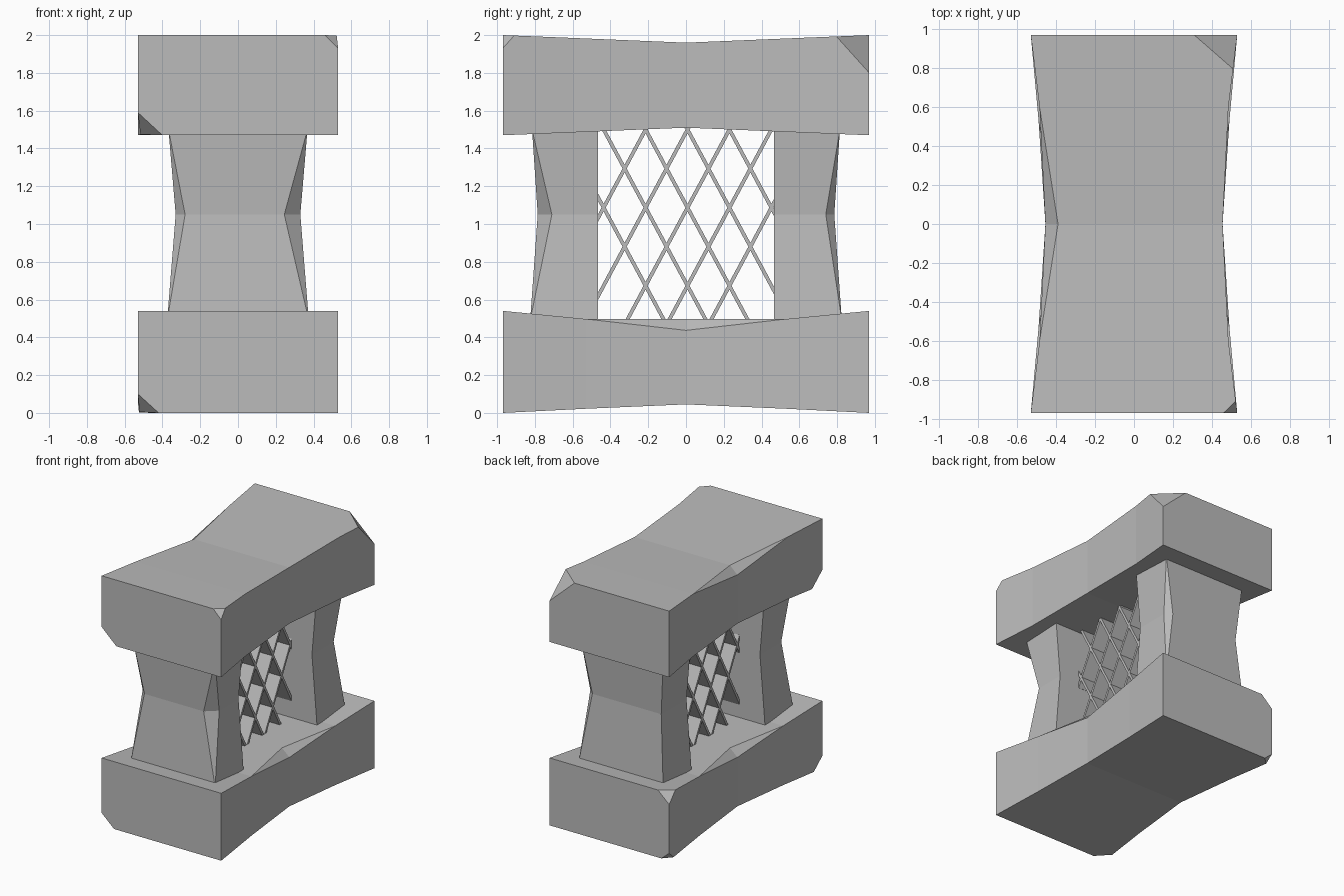
import bpy, bmesh
from mathutils import Vector

if "Cube" in bpy.data.objects:
    bpy.data.objects.remove(bpy.data.objects["Cube"])

stone = bpy.data.materials.new("grey_stone")
stone.use_nodes = True
GREY = (0.5, 0.5, 0.5, 1)
stone.diffuse_color = GREY
stone.node_tree.nodes["Principled BSDF"].inputs["Base Color"].default_value = GREY


def finish(name, bm):
    bmesh.ops.recalc_face_normals(bm, faces=bm.faces[:])
    mesh = bpy.data.meshes.new(name)
    bm.to_mesh(mesh)
    bm.free()
    mesh.materials.append(stone)
    obj = bpy.data.objects.new(name, mesh)
    bpy.context.collection.objects.link(obj)
    return obj


def loft(sections):
    """Bridge sections of equal point count and cap both ends."""
    bm = bmesh.new()
    rings = [[bm.verts.new(p) for p in s] for s in sections]
    n = len(rings[0])
    for a, b in zip(rings, rings[1:]):
        for i in range(n):
            j = (i + 1) % n
            bm.faces.new((a[i], a[j], b[j], b[i]))
    bm.faces.new(rings[0])
    bm.faces.new(rings[-1])
    bmesh.ops.remove_doubles(bm, verts=bm.verts[:], dist=0.0005)
    return bm


def chip(bm, corner, signs, size):
    """Slice a corner off; signs point outwards, size is the cut along each axis."""
    c = Vector(corner)
    pts = [c - Vector([s * d if i == k else 0 for i, (s, d) in enumerate(zip(signs, size))])
           for k in range(3)]
    normal = (pts[1] - pts[0]).cross(pts[2] - pts[0]).normalized()
    if normal.dot(c - pts[0]) < 0:
        normal.negate()
    geom = bm.verts[:] + bm.edges[:] + bm.faces[:]
    bmesh.ops.bisect_plane(bm, geom=geom, plane_co=pts[0], plane_no=normal, clear_outer=True)
    bmesh.ops.holes_fill(bm, edges=[e for e in bm.edges if e.is_boundary], sides=0)


def slab_section(y, x, low, high, worn_right=0, worn_left=0, drop=0):
    """Rectangle across the slab, upper edges optionally worn down."""
    return [(-x, y, low), (x, y, low),
            (x, y, high - (drop if worn_right else 0)), (x - worn_right, y, high),
            (-x + worn_left, y, high), (-x, y, high - (drop if worn_left else 0))]


# Lower slab, pinched at its middle with both upper edges worn
lower = loft([slab_section(-0.97, 0.53, 0, 0.54),
              slab_section(-0.53, 0.49, 0.022, 0.497),
              slab_section(0, 0.455, 0.045, 0.497, 0.065, 0.065, 0.06),
              slab_section(0.53, 0.49, 0.022, 0.497),
              slab_section(0.97, 0.53, 0, 0.54)])
chip(lower, (-0.53, -0.97, 0), (-1, -1, -1), (0.11, 0.11, 0.1))
chip(lower, (-0.53, 0.97, 0), (-1, 1, -1), (0.07, 0.07, 0.06))
chip(lower, (-0.53, 0.97, 0.54), (-1, 1, 1), (0.1, 0.11, 0.09))
finish("lower_slab", lower)

# Upper slab, one worn edge
upper = loft([slab_section(-0.97, 0.53, 1.47, 2),
              slab_section(-0.6, 0.485, 1.485, 1.985),
              slab_section(0, 0.455, 1.51, 1.96, 0, 0.065, 0.06),
              slab_section(0.6, 0.485, 1.485, 1.985),
              slab_section(0.97, 0.53, 1.47, 2)])
chip(upper, (0.53, 0.97, 2), (1, 1, 1), (0.22, 0.2, 0.2))
chip(upper, (0.53, -0.97, 2), (1, -1, 1), (0.07, 0.07, 0.07))
chip(upper, (-0.53, -0.97, 1.47), (-1, -1, -1), (0.13, 0.13, 0.12))
finish("upper_slab", upper)


# Pillars, waisted, with worn outer edges given as (x cut, y cut) for +x and -x
def pillar(name, side, right, left):
    def section(z, x, outer, r=(0, 0), l=(0, 0)):
        return [(-x, side * 0.465, z), (x, side * 0.465, z),
                (x, side * (outer - r[1]), z), (x - r[0], side * outer, z),
                (-x + l[0], side * outer, z), (-x, side * (outer - l[1]), z)]
    finish(name, loft([section(0.49, 0.375, 0.825),
                       section(1.05, 0.33, 0.785, right, left),
                       section(1.5, 0.368, 0.815)]))


pillar("front_pillar", -1, (0.085, 0.075), (0.05, 0.05))
pillar("back_pillar", 1, (0.05, 0.045), (0, 0))

# Lattice of deep slanted slats, ends buried in the stone
PITCH, RUN, TOP, HALF_W, HALF_D = 0.222, 0.537, 1.5, 0.011, 0.15
lattice = bmesh.new()
for lean in (1, -1):
    for k in range(-1, 4):
        y_top = lean * k * PITCH + 0.008
        ends = []
        for z in (0.47, 1.525):
            y = y_top + lean * RUN * (z - TOP)
            y_in = max(-0.475, min(0.475, y))
            ends.append((y_in, TOP + lean * (y_in - y_top) / RUN))
        (y0, z0), (y1, z1) = ends
        ring = [(y0 - HALF_W, z0), (y0 + HALF_W, z0), (y1 + HALF_W, z1), (y1 - HALF_W, z1)]
        near = [lattice.verts.new((HALF_D, y, z)) for y, z in ring]
        far = [lattice.verts.new((-HALF_D, y, z)) for y, z in ring]
        lattice.faces.new(near)
        lattice.faces.new(far)
        for i in range(4):
            j = (i + 1) % 4
            lattice.faces.new((near[i], near[j], far[j], far[i]))
finish("lattice_slats", lattice)
